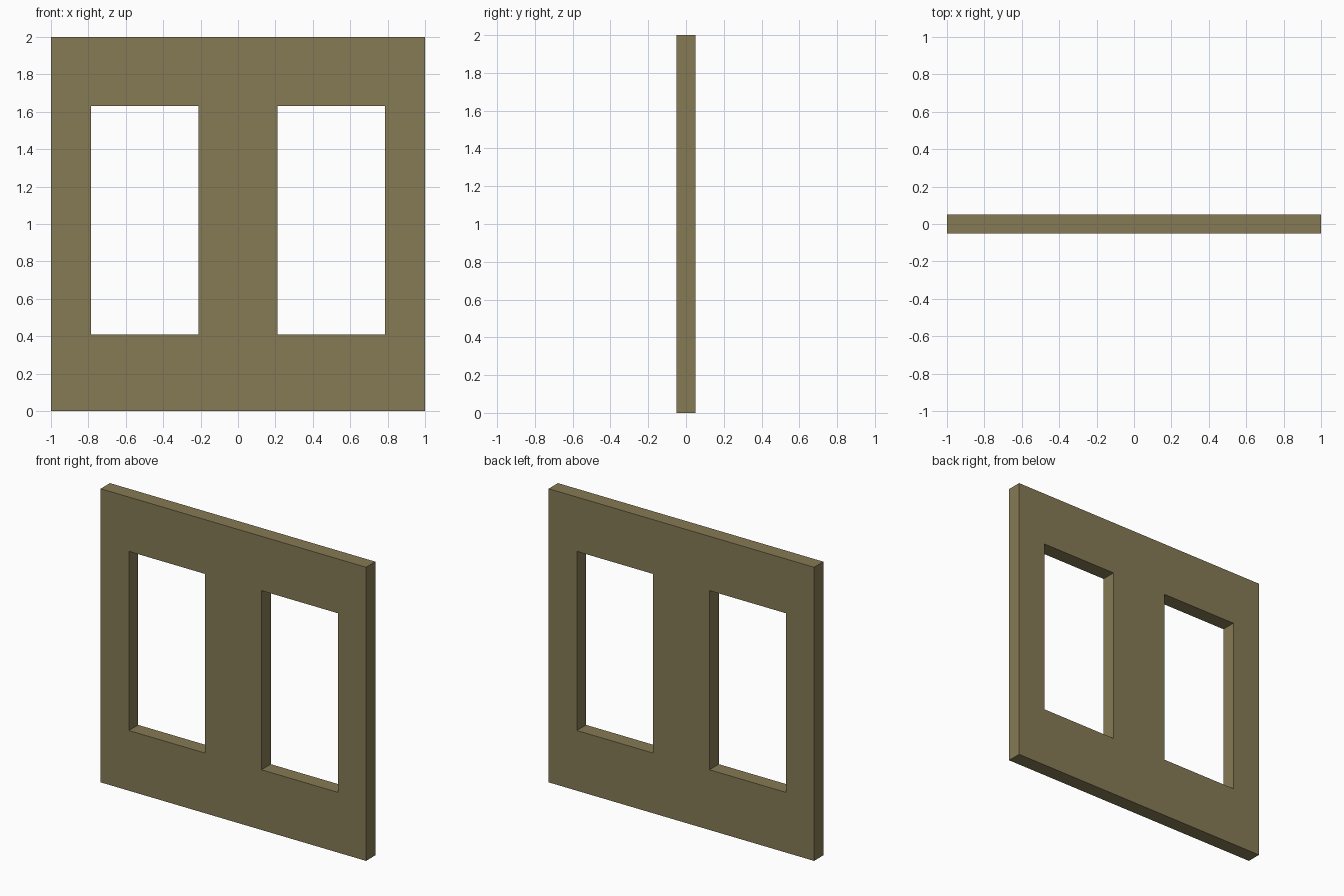
import bpy
import bmesh

if "Cube" in bpy.data.objects:
    bpy.data.objects.remove(bpy.data.objects["Cube"])

THICKNESS = 0.10
X_CUTS = [-1.0, -0.787, -0.212, 0.212, 0.787, 1.0]
Z_CUTS = [0.0, 0.41, 1.63, 2.0]
OPENINGS = {(1, 1), (3, 1)}  # (column, row) cells left open for windows

# Wall panel: front-facing cells around two window openings
bm = bmesh.new()
grid = [[bm.verts.new((x, -THICKNESS / 2, z)) for z in Z_CUTS] for x in X_CUTS]
for i in range(len(X_CUTS) - 1):
    for j in range(len(Z_CUTS) - 1):
        if (i, j) not in OPENINGS:
            bm.faces.new((grid[i][j], grid[i + 1][j],
                          grid[i + 1][j + 1], grid[i][j + 1]))

# Give the panel its thickness, including the window reveals
front = bm.faces[:]
result = bmesh.ops.extrude_face_region(bm, geom=front, use_keep_orig=True)
back_verts = [g for g in result["geom"] if isinstance(g, bmesh.types.BMVert)]
bmesh.ops.translate(bm, vec=(0, THICKNESS, 0), verts=back_verts)
bmesh.ops.recalc_face_normals(bm, faces=bm.faces[:])

mesh = bpy.data.meshes.new("window_wall")
bm.to_mesh(mesh)
bm.free()
wall = bpy.data.objects.new("window_wall", mesh)
bpy.context.collection.objects.link(wall)

# Olive-brown wall colour
mat = bpy.data.materials.new("wall_brown")
mat.diffuse_color = (0.24, 0.195, 0.09, 1.0)
mat.use_nodes = True
mat.node_tree.nodes["Principled BSDF"].inputs["Base Color"].default_value = mat.diffuse_color
mesh.materials.append(mat)
